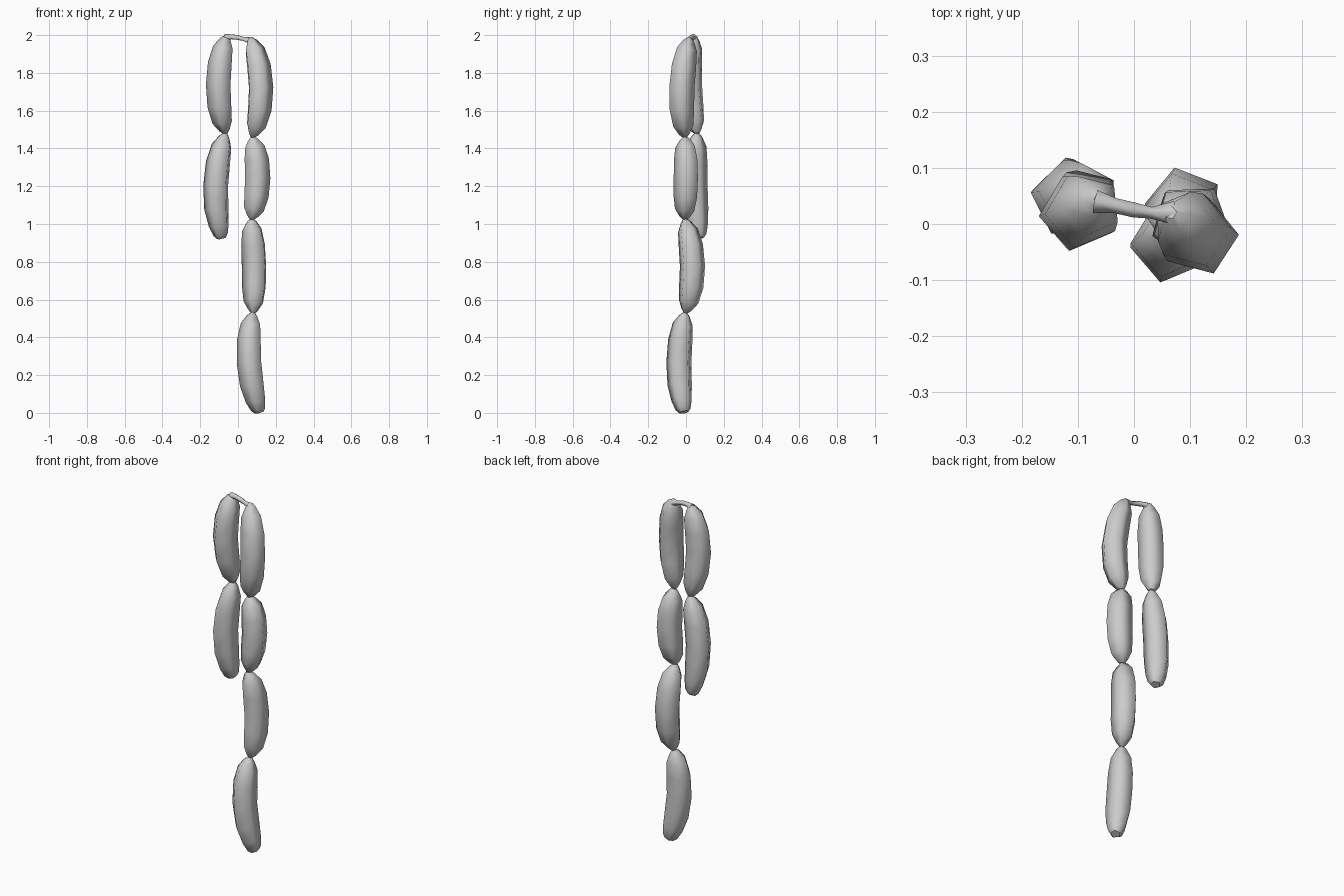
import bpy, bmesh, math
from mathutils import Vector

if "Cube" in bpy.data.objects:
    bpy.data.objects.remove(bpy.data.objects["Cube"])

casing = bpy.data.materials.new("casing grey")
casing.diffuse_color = (0.6, 0.6, 0.6, 1)
casing.use_nodes = True
casing.node_tree.nodes["Principled BSDF"].inputs["Base Color"].default_value = casing.diffuse_color
SIDES = 5


def tube(name, points, radii, side):
    """Five-sided smooth tube through points, one flat face turned to 'side'."""
    bm = bmesh.new()
    rings = []
    n = len(points)
    for i, (p, r) in enumerate(zip(points, radii)):
        t = (points[min(i + 1, n - 1)] - points[max(i - 1, 0)]).normalized()
        u = (side - t * side.dot(t)).normalized()
        w = t.cross(u)
        ring = []
        for k in range(SIDES):
            a = 2 * math.pi * (k + 0.5) / SIDES
            ring.append(bm.verts.new(p + (u * math.cos(a) + w * math.sin(a)) * r))
        rings.append(ring)
    for a, b in zip(rings, rings[1:]):
        for k in range(SIDES):
            j = (k + 1) % SIDES
            bm.faces.new((a[k], a[j], b[j], b[k]))
    bm.faces.new(rings[0][::-1])
    bm.faces.new(rings[-1])
    bmesh.ops.recalc_face_normals(bm, faces=bm.faces[:])
    for f in bm.faces:
        f.smooth = len(f.verts) == 4
    me = bpy.data.meshes.new(name)
    bm.to_mesh(me)
    bm.free()
    me.materials.append(casing)
    ob = bpy.data.objects.new(name, me)
    bpy.context.collection.objects.link(ob)
    return ob


def sausage(name, top, bottom, middle, open_end=False):
    """Curved sausage between two knots; middle is the (x, y) of its belly."""
    top, bottom = Vector(top), Vector(bottom)
    mid = (top + bottom) / 2
    bulge = Vector((middle[0] - mid.x, middle[1] - mid.y, 0))
    ts = [0, 0.035, 0.12, 0.28, 0.5, 0.72, 0.88, 0.965, 1]
    rs = [0.012, 0.03, 0.056, 0.068, 0.07, 0.068, 0.056, 0.03, 0.012]
    if open_end:
        rs[-2:] = [0.042, 0.026]
    pts = [top.lerp(bottom, t) + bulge * 4 * t * (1 - t) for t in ts]
    return tube(name, pts, rs, bulge)


# left strand
sausage("left_upper_sausage", (-0.06, 0.045, 1.995), (-0.065, 0.06, 1.48), (-0.10, 0.02))
sausage("left_lower_sausage", (-0.065, 0.06, 1.48), (-0.085, 0.07, 0.925), (-0.115, 0.045), True)

# right strand
sausage("right_top_sausage", (0.065, 0.02, 1.985), (0.075, -0.005, 1.46), (0.117, -0.023))
sausage("right_second_sausage", (0.075, -0.005, 1.46), (0.07, -0.008, 1.025), (0.104, 0.005))
sausage("right_third_sausage", (0.07, -0.008, 1.025), (0.08, -0.003, 0.53), (0.09, 0.033))
sausage("right_bottom_sausage", (0.08, -0.003, 0.53), (0.115, -0.01, 0.004), (0.063, -0.036), True)

# twisted casing joining the strands at the top
link = [(-0.068, 0.04, 1.985), (-0.035, 0.033, 1.99), (0, 0.025, 1.986),
        (0.03, 0.02, 1.978), (0.07, 0.02, 1.968)]
tube("top_link", [Vector(p) for p in link], [0.022, 0.014, 0.014, 0.011, 0.022], Vector((0, 0, -1)))
